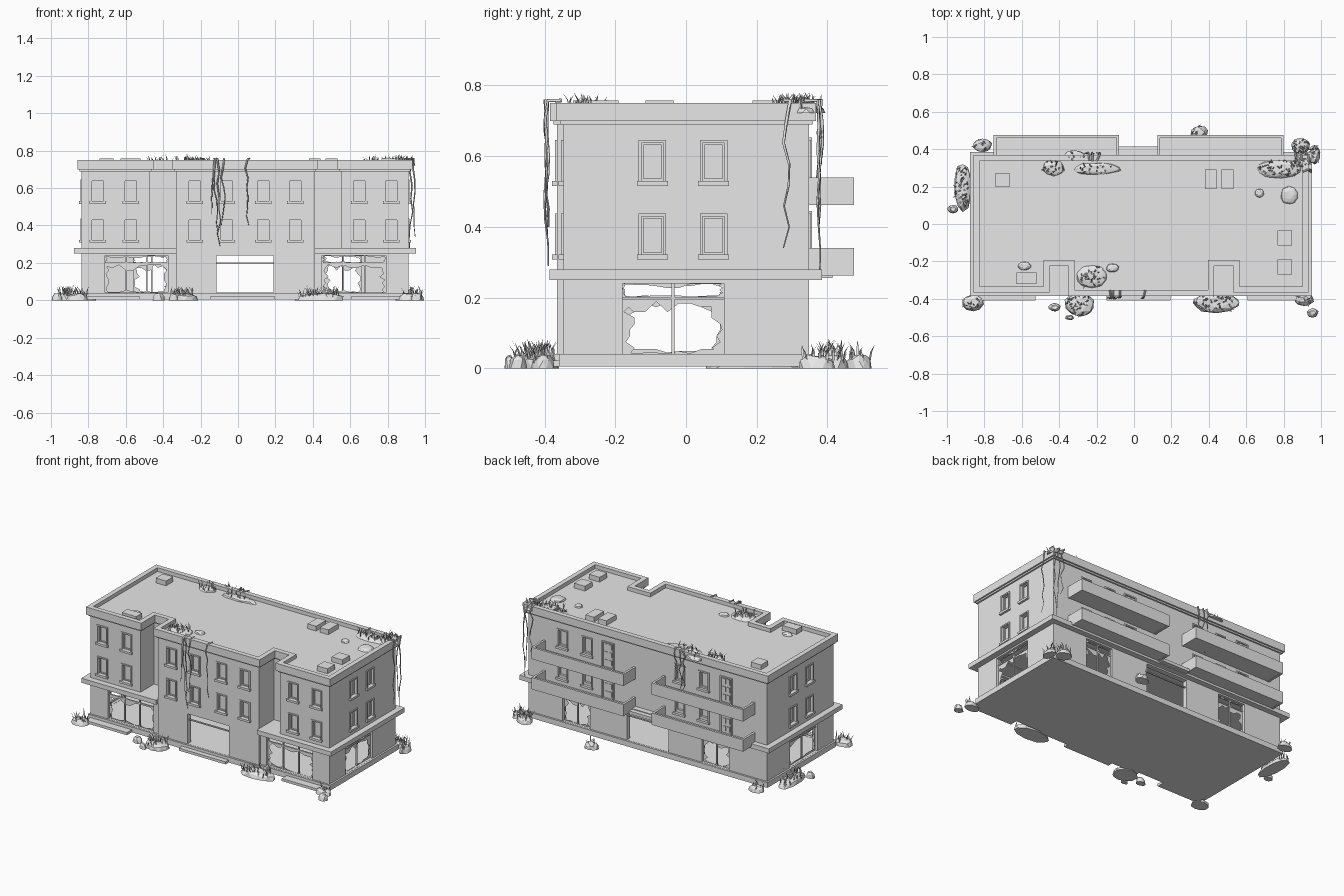
import bpy, bmesh, math, random
from mathutils import Vector

random.seed(4)
if "Cube" in bpy.data.objects:
    bpy.data.objects.remove(bpy.data.objects["Cube"])

grey = bpy.data.materials.new("concrete_grey")
grey.use_nodes = True
grey.diffuse_color = (0.8, 0.8, 0.8, 1)
grey.node_tree.nodes["Principled BSDF"].inputs["Base Color"].default_value = (0.8, 0.8, 0.8, 1)


def finish(bm, name, normals=True):
    if normals:
        bmesh.ops.recalc_face_normals(bm, faces=bm.faces[:])
    mesh = bpy.data.meshes.new(name)
    bm.to_mesh(mesh)
    bm.free()
    mesh.materials.append(grey)
    ob = bpy.data.objects.new(name, mesh)
    bpy.context.collection.objects.link(ob)
    return ob


def box(bm, xs, ys, zs):
    v = [bm.verts.new((x, y, z)) for z in sorted(zs)
         for x, y in ((xs[0], ys[0]), (xs[1], ys[0]), (xs[1], ys[1]), (xs[0], ys[1]))]
    bm.faces.new(v[:4])
    bm.faces.new(v[4:])
    for i in range(4):
        j = (i + 1) % 4
        bm.faces.new((v[i], v[j], v[j + 4], v[i + 4]))


def offset(pts, d):
    # grow a counter-clockwise, axis-aligned outline
    out = []
    for i, p in enumerate(pts):
        a, b = Vector(pts[i - 1]), Vector(pts[(i + 1) % len(pts)])
        e1, e2 = (Vector(p) - a).normalized(), (b - Vector(p)).normalized()
        out.append((p[0] + d * (e1.y + e2.y), p[1] - d * (e1.x + e2.x)))
    return out


def prism(bm, pts, z0, z1, inner=None):
    # solid block, or a hollow ring when an inner outline is given
    def loop(ps, z):
        return [bm.verts.new((x, y, z)) for x, y in ps]

    def bridge(a, b):
        for i in range(len(a)):
            j = (i + 1) % len(a)
            bm.faces.new((a[i], a[j], b[j], b[i]))
    lo, hi = loop(pts, z0), loop(pts, z1)
    bridge(lo, hi)
    if inner:
        ilo, ihi = loop(inner, z0), loop(inner, z1)
        bridge(ilo, ihi)
        bridge(lo, ilo)
        bridge(hi, ihi)
    else:
        bm.faces.new(lo)
        bm.faces.new(hi)


# Walls: (normal axis, plane position, outward sign)
X0, X1, Y0, YM, Y1 = -0.837, 0.912, -0.347, -0.365, 0.348
FRONT, MID, BACK = ("y", Y0, -1), ("y", YM, -1), ("y", Y1, 1)
RIGHT, LEFT = ("x", X1, 1), ("x", X0, -1)


def wall_box(bm, wall, u, z, d):
    axis, pos, s = wall
    n = (pos + s * d[0], pos + s * d[1])
    if axis == "y":
        box(bm, u, n, z)
    else:
        box(bm, n, u, z)


def rim(bm, wall, u, z, t, d):
    wall_box(bm, wall, (u[0] - t, u[0]), (z[0] - t, z[1] + t), d)
    wall_box(bm, wall, (u[1], u[1] + t), (z[0] - t, z[1] + t), d)
    wall_box(bm, wall, u, (z[1], z[1] + t), d)
    wall_box(bm, wall, u, (z[0] - t, z[0]), d)


def cut(ob, bm, name):
    cutter = finish(bm, name)
    cutter.hide_render = True
    cutter.hide_viewport = True
    mod = ob.modifiers.new("openings", "BOOLEAN")
    mod.operation, mod.object, mod.solver = "DIFFERENCE", cutter, "EXACT"


# Outlines
ML, MR = -0.33, 0.408
ground = [(X0, Y0), (ML, Y0), (ML, YM), (MR, YM), (MR, Y0), (X1, Y0), (X1, Y1), (X0, Y1)]
ND = -0.205
upper = [(X0, Y0), (-0.472, Y0), (-0.472, ND), (ML, ND), (ML, YM), (MR, YM),
         (MR, ND), (0.552, ND), (0.552, Y0), (X1, Y0), (X1, Y1), (X0, Y1)]

# Base slab and front steps
bm = bmesh.new()
prism(bm, offset(ground, 0.012), 0.005, 0.04)
for a, b in ((-0.83, -0.527), (0.607, 0.9), (-0.147, 0.195)):
    box(bm, (a, b), (-0.41, -0.34), (0.005, 0.022))
finish(bm, "base_slab")

# Ground floor shell with openings
bm = bmesh.new()
prism(bm, ground, 0.035, 0.265, offset(ground, -0.035))
ground_floor = finish(bm, "ground_floor_walls")
openings = [(FRONT, (-0.71, -0.375), 2), (FRONT, (0.45, 0.79), 2), (MID, (-0.115, 0.19), 0),
            (RIGHT, (-0.18, 0.107), 1), (LEFT, (-0.18, 0.107), 1),
            (BACK, (-0.56, -0.36), 1), (BACK, (0.46, 0.66), 1), (BACK, (-0.115, 0.19), 0)]
bm = bmesh.new()
for wall, u, n in openings:
    wall_box(bm, wall, u, (0.041, 0.24), (-0.08, 0.05))
cut(ground_floor, bm, "ground_cutter")

# Shop window frames and broken glass
frames, glass = bmesh.new(), bmesh.new()


def shards(wall, u, z, size):
    axis, pos, s = wall
    d = pos - s * 0.017

    def vert(a, b):
        return glass.verts.new((a, d, b) if axis == "y" else (d, a, b))
    sides = [((u[0], z[1]), (u[1], z[1]), (0, -1)), ((u[0], z[0]), (u[0], z[1]), (1, 0)),
             ((u[1], z[0]), (u[1], z[1]), (-1, 0)), ((u[0], z[0]), (u[1], z[0]), (0, 1))]
    for p, q, nrm in sides:
        steps = 9
        rows = []
        for i in range(steps + 1):
            t = i / steps
            a, b = p[0] + (q[0] - p[0]) * t, p[1] + (q[1] - p[1]) * t
            k = size * random.choice((0.15, 0.3, 0.6, 1)) * (0.4 if nrm[1] > 0 else 1)
            rows.append((vert(a, b), vert(a + nrm[0] * k, b + nrm[1] * k)))
        for (a, b), (c, e) in zip(rows, rows[1:]):
            glass.faces.new((a, c, e, b))


for wall, u, n in openings:
    wall_box(frames, wall, u, (0.194, 0.201), (-0.022, -0.012))
    for i in range(n):
        m = u[0] + (u[1] - u[0]) * (i + 1) / (n + 1)
        wall_box(frames, wall, (m - 0.004, m + 0.004), (0.04, 0.24), (-0.022, -0.012))
    if n:
        shards(wall, u, (0.04, 0.194), 0.035)
        shards(wall, u, (0.201, 0.24), 0.013)
finish(frames, "shop_window_frames")
finish(glass, "broken_glass")

# Ledge above the ground floor, open in front of the middle block
bm = bmesh.new()
for a, b in ((X0 - 0.04, ML), (MR, X1 + 0.04)):
    box(bm, (a, b), (-0.386, -0.2), (0.25, 0.28))
box(bm, (X0 - 0.04, X1 + 0.04), (0.3, 0.385), (0.25, 0.28))
for a, b in ((X0 - 0.04, X0 + 0.02), (X1 - 0.02, X1 + 0.04)):
    box(bm, (a, b), (-0.2, 0.3), (0.25, 0.28))
box(bm, (-0.08, 0.126), (0.38, 0.415), (0.255, 0.275))
finish(bm, "ground_floor_ledge")

# Upper block with recessed windows and balcony doors
bm = bmesh.new()
prism(bm, upper, 0.255, 0.725)
upper_block = finish(bm, "upper_walls")
windows = [(FRONT, x) for x in (-0.75, -0.573, 0.648, 0.819)]
windows += [(MID, x) for x in (-0.232, -0.06, 0.136, 0.307)]
windows += [(BACK, x) for x in (0.66, 0.48, -0.197, -0.376)]
windows += [(side, y) for side in (LEFT, RIGHT) for y in (-0.095, 0.078)]
cutter, trim, doors = bmesh.new(), bmesh.new(), bmesh.new()
for z in (0.322, 0.53):
    for wall, c in windows:
        u, h = (c - 0.031, c + 0.031), (z, z + 0.107)
        wall_box(cutter, wall, u, h, (-0.02, 0.03))
        rim(trim, wall, u, h, 0.008, (-0.006, 0.006))
        rim(trim, wall, (u[0] + 0.006, u[1] - 0.006), (z + 0.006, z + 0.101), 0.006, (-0.025, -0.012))
        wall_box(trim, wall, (u[0] - 0.013, u[1] + 0.013), (z - 0.014, z), (-0.006, 0.014))
    for c in (0.325, -0.54):
        u = (c - 0.036, c + 0.036)
        rim(doors, BACK, u, (z - 0.045, z + 0.115), 0.008, (-0.005, 0.008))
        for dx in (-0.015, 0.015):
            for dz in (-0.03, 0.022, 0.074):
                wall_box(doors, BACK, (c + dx - 0.01, c + dx + 0.01), (z + dz, z + dz + 0.034), (-0.005, 0.004))
cut(upper_block, cutter, "window_cutter")
finish(trim, "window_trim")
finish(doors, "balcony_doors")

# Parapet with thin moulding below
bm = bmesh.new()
prism(bm, offset(upper, 0.02), 0.7, 0.75, offset(upper, -0.012))
prism(bm, offset(upper, 0.01), 0.69, 0.7, offset(upper, -0.01))
finish(bm, "parapet")

# Balconies
bm = bmesh.new()
for a, b in ((-0.75, -0.08), (0.126, 0.8)):
    for z in (0.262, 0.462):
        rect = [(a, 0.33), (b, 0.33), (b, 0.475), (a, 0.475)]
        prism(bm, rect, z, z + 0.078, offset(rect, -0.014))
        box(bm, (a + 0.005, b - 0.005), (0.33, 0.47), (z + 0.002, z + 0.016))
finish(bm, "balconies")

# Roof hatches and vents
bm = bmesh.new()
for x, y, w, d in ((-0.703, 0.235, 0.075, 0.075), (0.41, 0.24, 0.062, 0.105), (0.5, 0.24, 0.062, 0.105),
                   (0.805, -0.075, 0.078, 0.078), (0.805, -0.23, 0.078, 0.078), (-0.575, -0.29, 0.105, 0.06)):
    box(bm, (x - w / 2, x + w / 2), (y - d / 2, y + d / 2), (0.72, 0.757))
finish(bm, "roof_vents")

# Rubble stones and grass tufts: x, y, half width, half depth, blades
roof_heaps = ((-0.43, 0.3, 0.065, 0.045, 24), (-0.2, 0.295, 0.14, 0.035, 16), (-0.32, 0.37, 0.06, 0.025, 6),
              (0.78, 0.295, 0.13, 0.055, 50), (0.83, 0.155, 0.05, 0.055, 0), (0.67, 0.165, 0.027, 0.025, 0),
              (-0.225, -0.28, 0.09, 0.07, 34), (-0.115, -0.235, 0.037, 0.025, 0), (-0.585, -0.225, 0.038, 0.025, 0),
              (0.9, 0.34, 0.05, 0.04, 24))
ground_heaps = ((-0.915, 0.2, 0.05, 0.14, 50), (-0.81, 0.42, 0.055, 0.04, 10), (-0.968, 0.08, 0.031, 0.025, 0),
                (0.35, 0.49, 0.05, 0.038, 12), (0.89, 0.415, 0.055, 0.05, 26), (0.965, 0.37, 0.032, 0.055, 16),
                (-0.86, -0.42, 0.06, 0.048, 16), (-0.29, -0.43, 0.085, 0.075, 34), (-0.425, -0.445, 0.035, 0.025, 0),
                (-0.345, -0.5, 0.025, 0.015, 0), (0.44, -0.42, 0.14, 0.06, 44), (0.91, -0.405, 0.055, 0.036, 12),
                (0.955, -0.475, 0.032, 0.026, 0))
rocks, grass = bmesh.new(), bmesh.new()
for heaps, base, tall, blade in ((roof_heaps, 0.722, 0.02, 0.045), (ground_heaps, 0.0, 0.038, 0.06)):
    for x, y, rx, ry, blades in heaps:
        ball = bmesh.ops.create_icosphere(rocks, subdivisions=2, radius=1)["verts"]
        for v in ball:
            k = random.uniform(0.85, 1.02)
            top = min(max(v.co.z, 0), 0.75) * 1.33
            v.co = (x + v.co.x * rx * k, y + v.co.y * ry * k, base + top * tall * k)
        for i in range(blades):
            t, r = random.uniform(0, math.tau), math.sqrt(random.random()) * 0.85
            root = Vector((x + rx * r * math.cos(t), y + ry * r * math.sin(t), base + tall * 0.4))
            a = random.uniform(0, math.tau)
            out = Vector((math.cos(a), math.sin(a), 0))
            side = Vector((-out.y, out.x, 0)) * 0.0035
            h = blade * random.uniform(0.5, 1.15)
            mid = root + out * h * 0.15 + Vector((0, 0, h * 0.6))
            tip = root + out * h * 0.45 + Vector((0, 0, h))
            p = [grass.verts.new(c) for c in (root - side, root + side, mid + side, mid - side, tip)]
            grass.faces.new(p[:4])
            grass.faces.new((p[3], p[2], p[4]))
finish(rocks, "rubble_stones")
finish(grass, "grass_tufts", False)

# Hanging vines: start x, y, outward direction, lowest height
vines = ((-0.13, -0.392, "y", 0.46), (-0.1, -0.393, "y", 0.29), (-0.08, -0.392, "y", 0.4), (-0.115, -0.395, "y", 0.36),
         (0.05, -0.392, "y", 0.4), (0.94, 0.285, "x", 0.34), (0.925, 0.375, "y", 0.26), (0.9, 0.38, "y", 0.34),
         (0.87, 0.376, "y", 0.45), (-0.22, 0.375, "y", 0.45), (-0.25, 0.378, "y", 0.5), (-0.19, 0.375, "y", 0.55))
curve = bpy.data.curves.new("hanging_vines", "CURVE")
curve.dimensions = "3D"
curve.bevel_depth = 0.0045
curve.bevel_resolution = 0
curve.materials.append(grey)
for x, y, axis, low in vines:
    n = 8
    sp = curve.splines.new("POLY")
    sp.points.add(n)
    inward = -0.04
    for i, p in enumerate(sp.points):
        z = 0.757 - (0.757 - low) * max(i - 1, 0) / (n - 1)
        along, out = random.uniform(-0.012, 0.012), random.uniform(-0.005, 0.008)
        if i == 0:
            out = inward
        if axis == "x":
            p.co = (x + out, y + along, z, 1)
        else:
            p.co = (x + along, y + math.copysign(out, y * out), z, 1)
        p.radius = 1.2 - 0.8 * i / n
bpy.context.collection.objects.link(bpy.data.objects.new("hanging_vines", curve))
